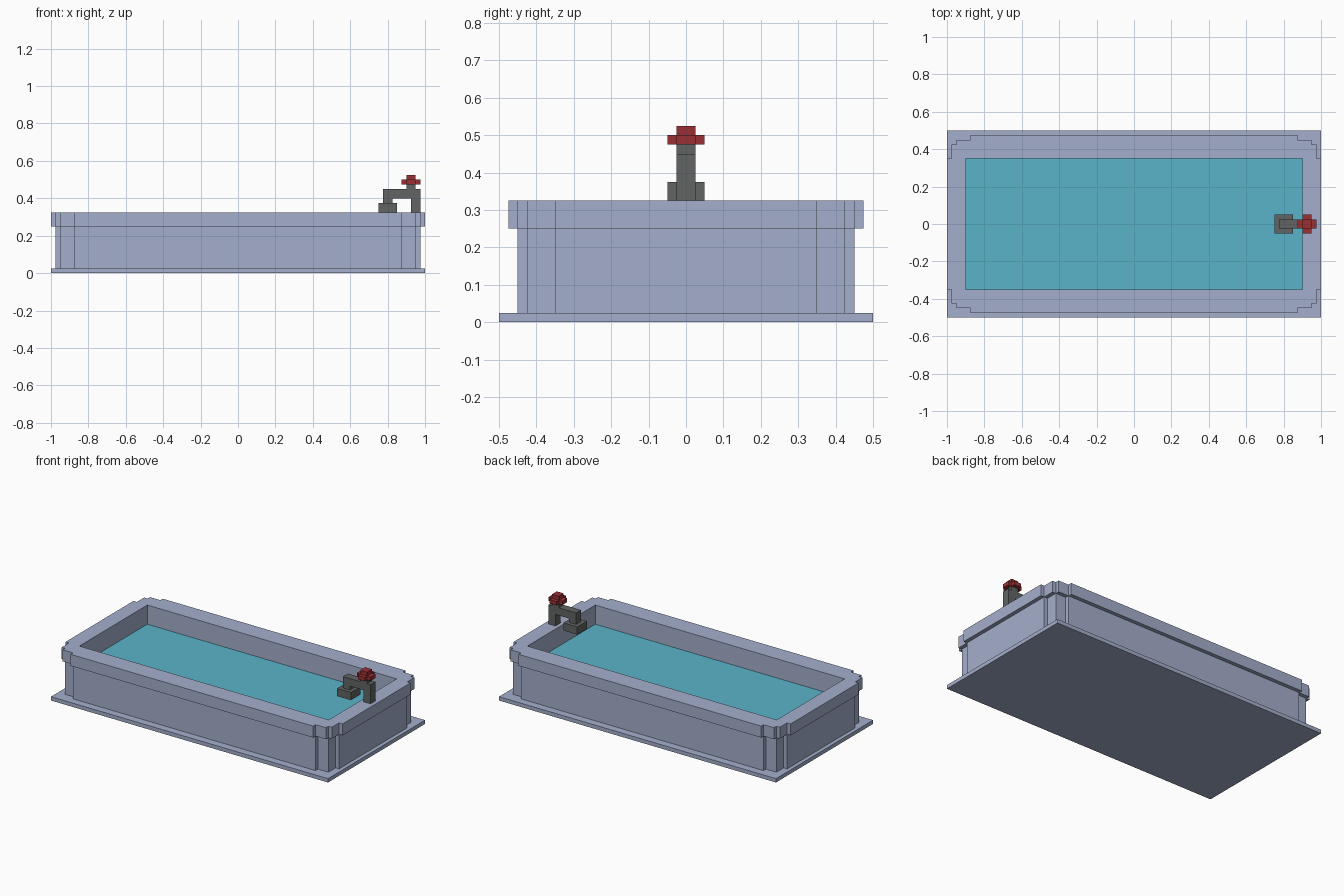
import bpy, bmesh

if "Cube" in bpy.data.objects:
    bpy.data.objects.remove(bpy.data.objects["Cube"])


def srgb(c):
    c /= 255
    return c / 12.92 if c <= 0.04045 else ((c + 0.055) / 1.055) ** 2.4


def material(name, r, g, b):
    m = bpy.data.materials.new(name)
    m.diffuse_color = (srgb(r), srgb(g), srgb(b), 1)
    m.use_nodes = True
    m.node_tree.nodes["Principled BSDF"].inputs["Base Color"].default_value = m.diffuse_color
    return m


STONE = material("pale blue stone", 164, 175, 204)
WATER = material("turquoise water", 90, 180, 202)
METAL = material("dark grey metal", 97, 101, 100)
RED = material("red handle", 154, 48, 52)


def add_object(name, bm, mat):
    bmesh.ops.recalc_face_normals(bm, faces=bm.faces)
    me = bpy.data.meshes.new(name)
    bm.to_mesh(me)
    bm.free()
    me.materials.append(mat)
    ob = bpy.data.objects.new(name, me)
    bpy.context.collection.objects.link(ob)
    return ob


def prism(name, outline, z0, z1, mat, hole=None):
    """Vertical extrusion of a closed outline, with an optional hole."""
    bm = bmesh.new()
    edges = []
    for loop in [outline] + ([hole] if hole else []):
        vs = [bm.verts.new((x, y, z0)) for x, y in loop]
        edges += [bm.edges.new((vs[i - 1], vs[i])) for i in range(len(vs))]
    if hole:
        bmesh.ops.triangle_fill(bm, edges=edges, use_beauty=True)
    else:
        bm.faces.new(vs)
    res = bmesh.ops.extrude_face_region(bm, geom=bm.faces[:], use_keep_orig=True)
    top = [g for g in res["geom"] if isinstance(g, bmesh.types.BMVert)]
    bmesh.ops.translate(bm, verts=top, vec=(0, 0, z1 - z0))
    return add_object(name, bm, mat)


def rect(x0, x1, y0, y1):
    return [(x0, y0), (x1, y0), (x1, y1), (x0, y1)]


def mirror_quarter(q):
    """Complete a quarter outline (+x,+y, counter-clockwise) to all four."""
    return (q + [(-x, y) for x, y in reversed(q)]
            + [(-x, -y) for x, y in q] + [(x, -y) for x, y in reversed(q)])


# Tub: base slab, walls and overhanging rim with stepped corners
hole = rect(-0.9, 0.9, -0.35, 0.35)
prism("base_slab", rect(-1, 1, -0.5, 0.5), 0, 0.025, STONE)
prism("tub_wall", mirror_quarter([(0.975, 0.35), (0.95, 0.35), (0.95, 0.425),
                                  (0.875, 0.425), (0.875, 0.45)]),
      0.025, 0.25, STONE, hole)
prism("tub_rim", mirror_quarter([(1, 0.35), (0.975, 0.35), (0.975, 0.425),
                                 (0.95, 0.425), (0.95, 0.45),
                                 (0.875, 0.45), (0.875, 0.475)]),
      0.25, 0.325, STONE, hole)
prism("water", hole, 0.025, 0.2, WATER)

# Tap: side profile of post, arm and spout, extruded across y
profile = [(0.975, 0.325), (0.975, 0.45), (0.775, 0.45), (0.775, 0.375),
           (0.825, 0.375), (0.825, 0.4), (0.925, 0.4), (0.925, 0.325)]
bm = bmesh.new()
face = bm.faces.new([bm.verts.new((x, -0.025, z)) for x, z in profile])
res = bmesh.ops.extrude_face_region(bm, geom=[face], use_keep_orig=True)
bmesh.ops.translate(bm, vec=(0, 0.05, 0),
                    verts=[g for g in res["geom"] if isinstance(g, bmesh.types.BMVert)])
add_object("tap_pipe", bm, METAL)
prism("tap_nozzle", rect(0.75, 0.85, -0.05, 0.05), 0.325, 0.375, METAL)
prism("tap_stem", rect(0.9, 0.95, -0.025, 0.025), 0.45, 0.475, METAL)

# Handle: plus-shaped wheel with a cap
cross = mirror_quarter([(0.05, 0.025), (0.025, 0.025), (0.025, 0.05)])
prism("handle_wheel", [(x + 0.925, y) for x, y in cross], 0.475, 0.5, RED)
prism("handle_cap", rect(0.9, 0.95, -0.025, 0.025), 0.5, 0.525, RED)
